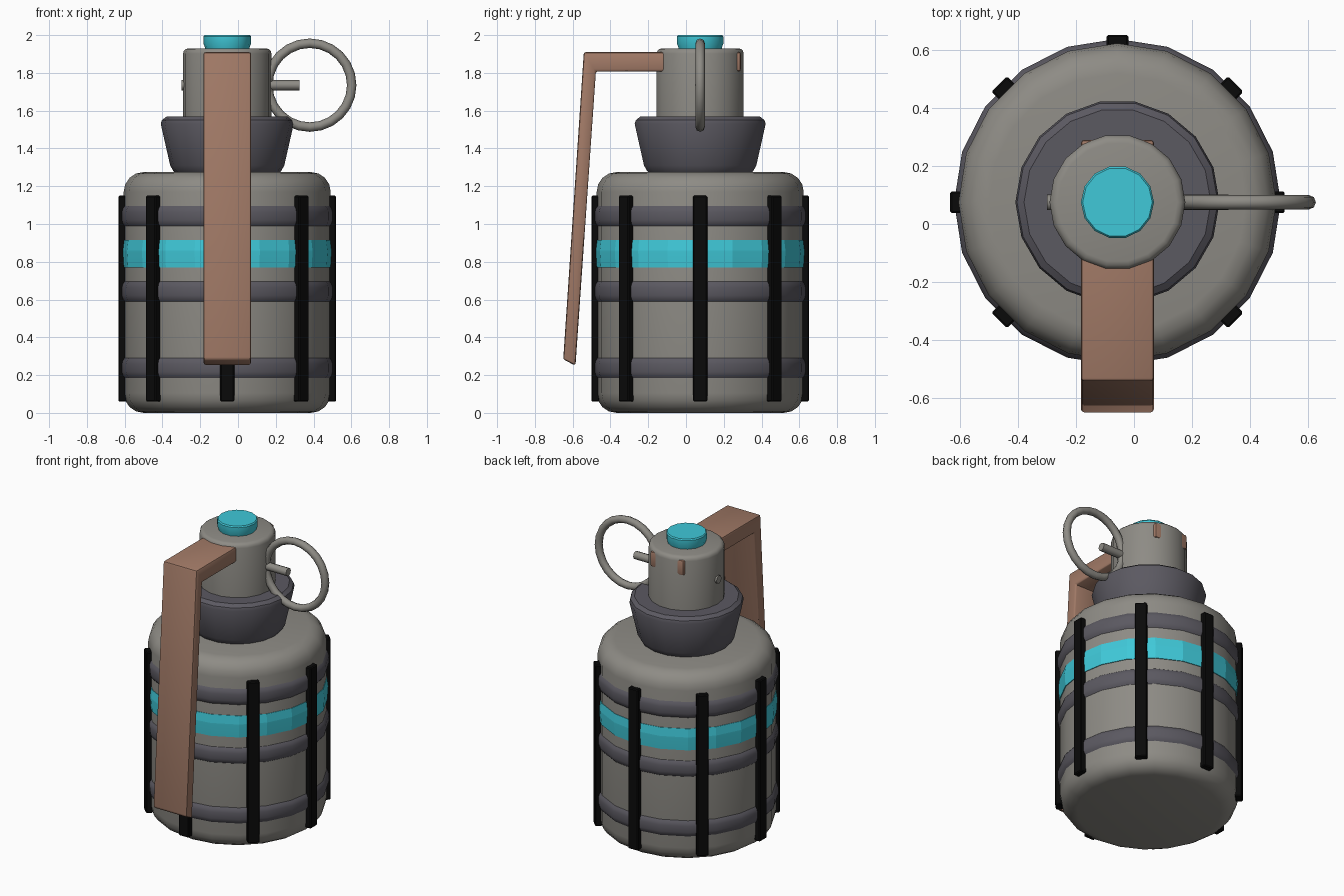
import bpy, bmesh, math
from mathutils import Matrix, Vector

if "Cube" in bpy.data.objects:
    bpy.data.objects.remove(bpy.data.objects["Cube"])

CX, CY = -0.057, 0.075   # main axis of the canister


def material(name, rgb):
    m = bpy.data.materials.new(name)
    m.diffuse_color = (*rgb, 1)
    m.use_nodes = True
    m.node_tree.nodes["Principled BSDF"].inputs["Base Color"].default_value = m.diffuse_color
    return m


GREY = material("warm grey metal", (0.27, 0.26, 0.235))
DARK = material("dark slate", (0.105, 0.10, 0.12))
BROWN = material("copper brown", (0.36, 0.195, 0.135))
CYAN = material("cyan glow", (0.05, 0.58, 0.69))
BLACK = material("black strap", (0.003, 0.003, 0.003))


def finish(name, bm, mat, angle=35):
    bmesh.ops.recalc_face_normals(bm, faces=bm.faces)
    me = bpy.data.meshes.new(name)
    bm.to_mesh(me)
    bm.free()
    me.materials.append(mat)
    ob = bpy.data.objects.new(name, me)
    bpy.context.collection.objects.link(ob)
    bpy.ops.object.select_all(action='DESELECT')
    ob.select_set(True)
    bpy.context.view_layer.objects.active = ob
    bpy.ops.object.shade_smooth_by_angle(angle=math.radians(angle))
    return ob


def lathe(name, profile, sides, mat, closed=False, angle=35):
    """Spin (radius, z) points round the main axis; cap the ends or close the loop."""
    bm = bmesh.new()
    rings = []
    for r, z in profile:
        rings.append([bm.verts.new((CX + r * math.cos(2 * math.pi * i / sides),
                                    CY + r * math.sin(2 * math.pi * i / sides), z))
                      for i in range(sides)])
    pairs = list(zip(rings, rings[1:]))
    if closed:
        pairs.append((rings[-1], rings[0]))
    else:
        bm.faces.new(rings[0])
        bm.faces.new(rings[-1])
    for a, b in pairs:
        for i in range(sides):
            j = (i + 1) % sides
            bm.faces.new((a[i], a[j], b[j], b[i]))
    return finish(name, bm, mat, angle)


def arc(r, z, rad, start, steps=4):
    """Quarter-circle profile points starting at the given angle."""
    return [(r + rad * math.cos(math.radians(start + 90 * k / steps)),
             z + rad * math.sin(math.radians(start + 90 * k / steps)))
            for k in range(steps + 1)]


# canister body with rounded rims
lathe("body", arc(0.443, 0.105, 0.105, -90) + arc(0.443, 1.17, 0.105, 0), 20, GREY)

# raised bands around the body
for i, z in enumerate((0.238, 0.643, 1.042)):
    h = 0.053
    lathe(f"body_band_{i + 1}",
          [(0.52, z - h), (0.548, z - h), (0.558, z - h * 0.75), (0.563, z - h * 0.4),
           (0.563, z + h * 0.4), (0.558, z + h * 0.75), (0.548, z + h), (0.52, z + h)],
          20, DARK, True, 50)

# glowing stripe with a slim ridge
lathe("glow_stripe", [(0.52, 0.77), (0.553, 0.77), (0.558, 0.85), (0.558, 0.86),
                      (0.551, 0.915), (0.52, 0.915)], 20, CYAN, True, 6)

# vertical straps
for i in range(8):
    bm = bmesh.new()
    bmesh.ops.create_cube(bm, size=1)
    bmesh.ops.scale(bm, vec=(0.045, 0.075, 1.09), verts=bm.verts)
    bmesh.ops.bevel(bm, geom=bm.edges[:], offset=0.006, segments=1, affect='EDGES')
    bmesh.ops.translate(bm, vec=(0.554, 0, 0.605), verts=bm.verts)
    bm.transform(Matrix.Translation((CX, CY, 0)) @ Matrix.Rotation(i * math.pi / 4, 4, 'Z'))
    finish(f"strap_{i + 1}", bm, BLACK)

# flared collar, cap and button
lathe("collar", [(0.27, 1.265), (0.285, 1.28), (0.302, 1.31), (0.352, 1.53),
                 (0.346, 1.55), (0.322, 1.568)], 18, DARK)
lathe("cap", [(0.234, 1.55)] + arc(0.206, 1.902, 0.028, 0, 3), 18, GREY)
lathe("button", [(0.116, 1.92), (0.118, 1.935), (0.126, 1.955), (0.126, 1.992),
                 (0.12, 2.0)], 14, CYAN)

# lever: side profile extruded across, running through the cap
side = [(0.29, 1.91), (-0.541, 1.91), (-0.65, 0.283), (-0.585, 0.25),
        (-0.477, 1.808), (0.29, 1.808)]
bm = bmesh.new()
face = bm.faces.new([bm.verts.new((CX - 0.126, y, z)) for y, z in side])
ext = bmesh.ops.extrude_face_region(bm, geom=[face])
bmesh.ops.translate(bm, vec=(0.252, 0, 0),
                    verts=[v for v in ext["geom"] if isinstance(v, bmesh.types.BMVert)])
bmesh.ops.recalc_face_normals(bm, faces=bm.faces)
bmesh.ops.bevel(bm, geom=bm.edges[:], offset=0.012, segments=2, profile=0.5, affect='EDGES')
finish("lever", bm, BROWN)

# pull ring
bm = bmesh.new()
N, M, R, T = 24, 8, 0.222, 0.025
grid = [[bm.verts.new((0.38 + (R + T * math.cos(b)) * math.cos(a), CY + T * math.sin(b),
                       1.735 + (R + T * math.cos(b)) * math.sin(a)))
         for b in (2 * math.pi * j / M for j in range(M))]
        for a in (2 * math.pi * i / N for i in range(N))]
for i in range(N):
    for j in range(M):
        k, l = (i + 1) % N, (j + 1) % M
        bm.faces.new((grid[i][j], grid[k][j], grid[k][l], grid[i][l]))
finish("pull_ring", bm, GREY, 60)

# safety pin passing through the cap
bm = bmesh.new()
x0, x1 = -0.3, 0.325
bmesh.ops.create_cone(bm, cap_ends=True, segments=8, radius1=0.027, radius2=0.027, depth=x1 - x0)
bm.transform(Matrix.Translation(Vector(((x0 + x1) / 2, CY, 1.735)))
             @ Matrix.Rotation(math.pi / 2, 4, 'Y'))
finish("safety_pin", bm, GREY, 50)
